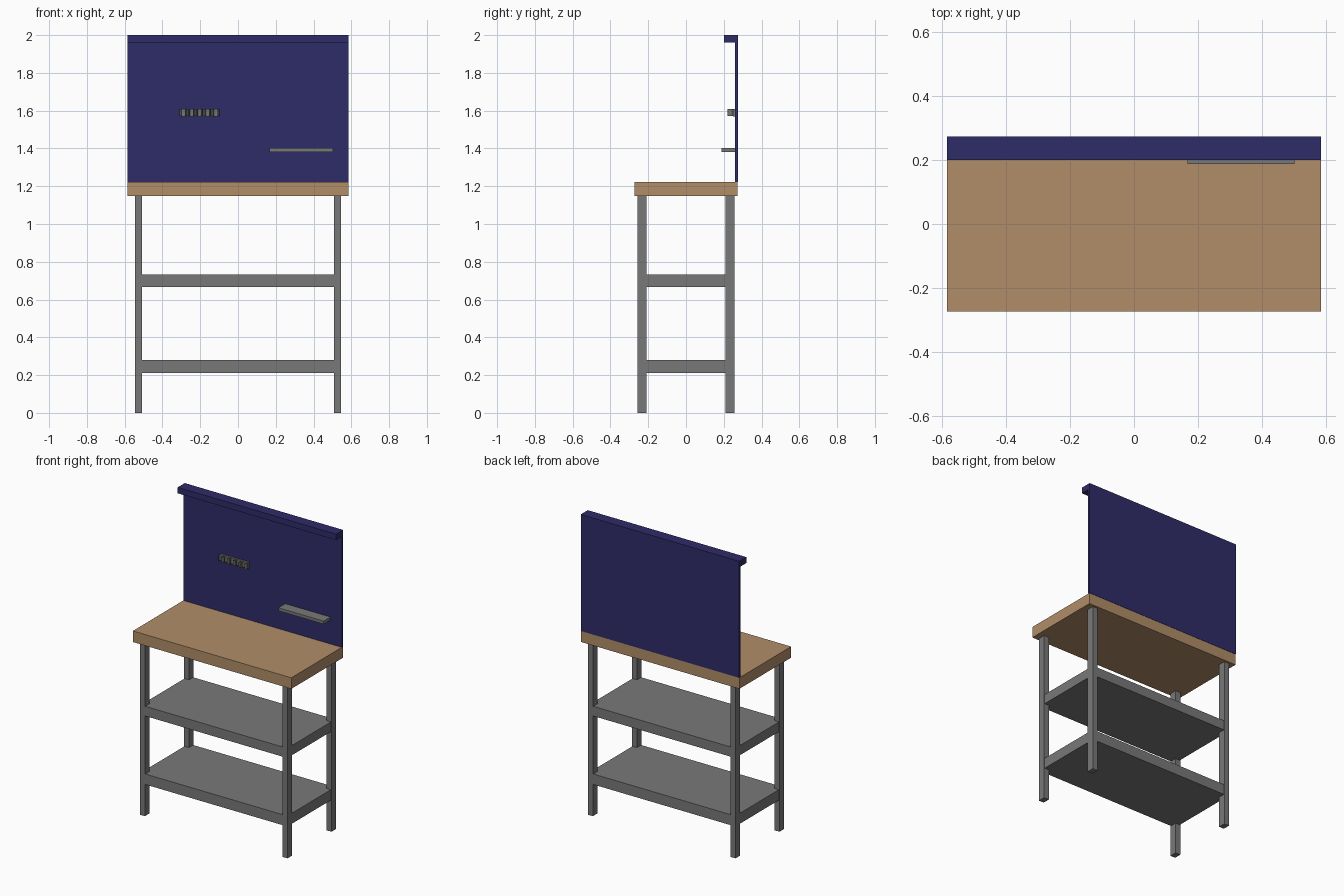
import bpy, bmesh, math

if "Cube" in bpy.data.objects:
    bpy.data.objects.remove(bpy.data.objects["Cube"])


def material(name, rgb):
    m = bpy.data.materials.new(name)
    m.diffuse_color = (*rgb, 1)
    m.use_nodes = True
    m.node_tree.nodes["Principled BSDF"].inputs["Base Color"].default_value = m.diffuse_color
    return m


BLUE = material("dark blue paint", (0.028, 0.025, 0.14))
WOOD = material("light wood", (0.44, 0.27, 0.14))
STEEL = material("grey steel", (0.19, 0.19, 0.19))


def prism(name, outline, z0, z1, mat):
    """Extrude an xy outline from z0 to z1."""
    bm = bmesh.new()
    face = bm.faces.new([bm.verts.new((x, y, z0)) for x, y in outline])
    ext = bmesh.ops.extrude_face_region(bm, geom=[face])
    verts = [g for g in ext["geom"] if isinstance(g, bmesh.types.BMVert)]
    bmesh.ops.translate(bm, verts=verts, vec=(0, 0, z1 - z0))
    bmesh.ops.recalc_face_normals(bm, faces=bm.faces)
    me = bpy.data.meshes.new(name)
    bm.to_mesh(me)
    bm.free()
    me.materials.append(mat)
    ob = bpy.data.objects.new(name, me)
    bpy.context.collection.objects.link(ob)
    return ob


def box(name, x0, x1, y0, y1, z0, z1, mat):
    return prism(name, [(x0, y0), (x1, y0), (x1, y1), (x0, y1)], z0, z1, mat)


# Worktop
box("worktop", -0.585, 0.585, -0.273, 0.272, 1.148, 1.222, WOOD)

# Four legs
for sx, side in ((-1, "left"), (1, "right")):
    for sy, end in ((-1, "front"), (1, "back")):
        xs = sorted((sx * 0.508, sx * 0.545))
        ys = sorted((sy * 0.208, sy * 0.257))
        box(f"{end}_{side}_leg", *xs, *ys, 0, 1.148, STEEL)

# Two shelves, almost flush with the legs
for name, z0, z1 in (("lower_shelf", 0.21, 0.28), ("upper_shelf", 0.667, 0.732)):
    box(name, -0.541, 0.541, -0.253, 0.253, z0, z1, STEEL)

# Back panel and its overhanging top lip
box("back_panel", -0.585, 0.585, 0.259, 0.274, 1.222, 1.96, BLUE)
box("top_lip", -0.585, 0.585, 0.2, 0.274, 1.96, 2.0, BLUE)

# Small tray on the panel
box("tray", 0.167, 0.502, 0.187, 0.26, 1.382, 1.402, STEEL)

# Tool clip rail with open C-shaped clips
box("clip_rail", -0.31, -0.098, 0.248, 0.26, 1.57, 1.61, STEEL)
for i in range(5):
    cx = -0.29 + i * 0.043
    cy, steps = 0.235, 10
    angles = [math.radians(-50 + 280 * k / steps) for k in range(steps + 1)]
    outer = [(cx + 0.019 * math.cos(a), cy + 0.019 * math.sin(a)) for a in angles]
    inner = [(cx + 0.013 * math.cos(a), cy + 0.013 * math.sin(a)) for a in reversed(angles)]
    prism(f"tool_clip_{i + 1}", outer + inner, 1.572, 1.608, STEEL)
